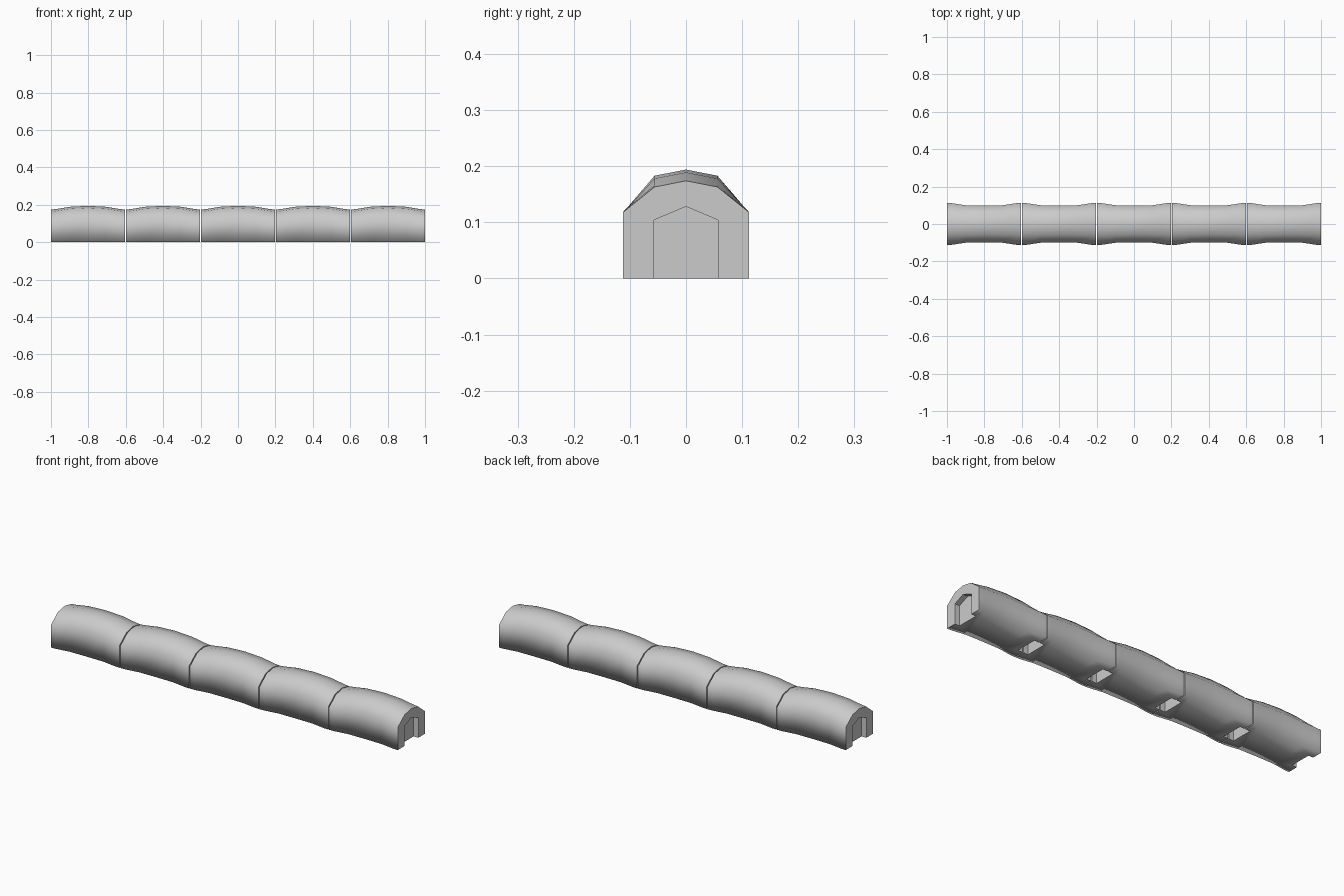
import bpy, bmesh

if "Cube" in bpy.data.objects:
    bpy.data.objects.remove(bpy.data.objects["Cube"])

COUNT, PITCH, LENGTH = 5, 0.401, 0.396
HALF = LENGTH / 2

# Stations along one segment: x, half width, shoulder z, upper z, crown z
half_stations = [
    (-HALF, 0.112, 0.118, 0.163, 0.174),
    (-HALF + 0.027, 0.111, 0.120, 0.166, 0.177),
    (-HALF + 0.10, 0.100, 0.130, 0.178, 0.189),
    (0.0, 0.099, 0.133, 0.183, 0.194),
]
stations = half_stations + [(-s[0], *s[1:]) for s in half_stations[-2::-1]]
POCKET = [(-0.057, 0), (-0.057, 0.104), (0, 0.128), (0.057, 0.104), (0.057, 0)]


def ring(bm, x, points):
    return [bm.verts.new((x, y, z)) for y, z in points]


def strip(bm, a, b):
    return [bm.faces.new((a[i], a[i + 1], b[i + 1], b[i])) for i in range(len(a) - 1)]


def segment_mesh():
    bm = bmesh.new()
    rings = []
    for x, w, shoulder, upper, crown in stations:
        left = [(-w, 0), (-w, shoulder), (-0.056, upper)]
        right = [(-y, z) for y, z in reversed(left)]
        rings.append(ring(bm, x, left + [(0, crown)] + right))

    # Arched outer shell and plain underside
    last = len(rings) - 1
    for i in range(last):
        strip(bm, rings[i], rings[i + 1])
        if 1 < i < last - 2:
            a, b = rings[i], rings[i + 1]
            bm.faces.new((a[0], b[0], b[-1], a[-1]))

    # Each end: cap, shallow gabled pocket, feet and adjoining underside
    flat = []
    for e, inner, deep in ((0, 1, 2), (last, last - 1, last - 2)):
        a, b, c = rings[e], rings[inner], rings[deep]
        p = ring(bm, stations[e][0], POCKET)
        q = ring(bm, stations[inner][0], POCKET)
        flat.append(bm.faces.new(a + p[::-1]))
        flat += strip(bm, p, q)
        flat.append(bm.faces.new(q))
        bm.faces.new((a[0], p[0], q[0], b[0]))
        bm.faces.new((p[-1], a[-1], b[-1], q[-1]))
        bm.faces.new((b[0], q[0], q[-1], b[-1], c[-1], c[0]))

    bmesh.ops.recalc_face_normals(bm, faces=bm.faces[:])
    for f in bm.faces:
        f.smooth = True
    for f in flat:
        f.smooth = False
        for edge in f.edges:
            edge.smooth = False
    mesh = bpy.data.meshes.new("arched_segment")
    bm.to_mesh(mesh)
    bm.free()
    return mesh


# Row of identical segments with thin gaps
mesh = segment_mesh()
for i in range(COUNT):
    obj = bpy.data.objects.new(f"arched_segment_{i + 1}", mesh)
    obj.location.x = (i - (COUNT - 1) / 2) * PITCH
    bpy.context.collection.objects.link(obj)
